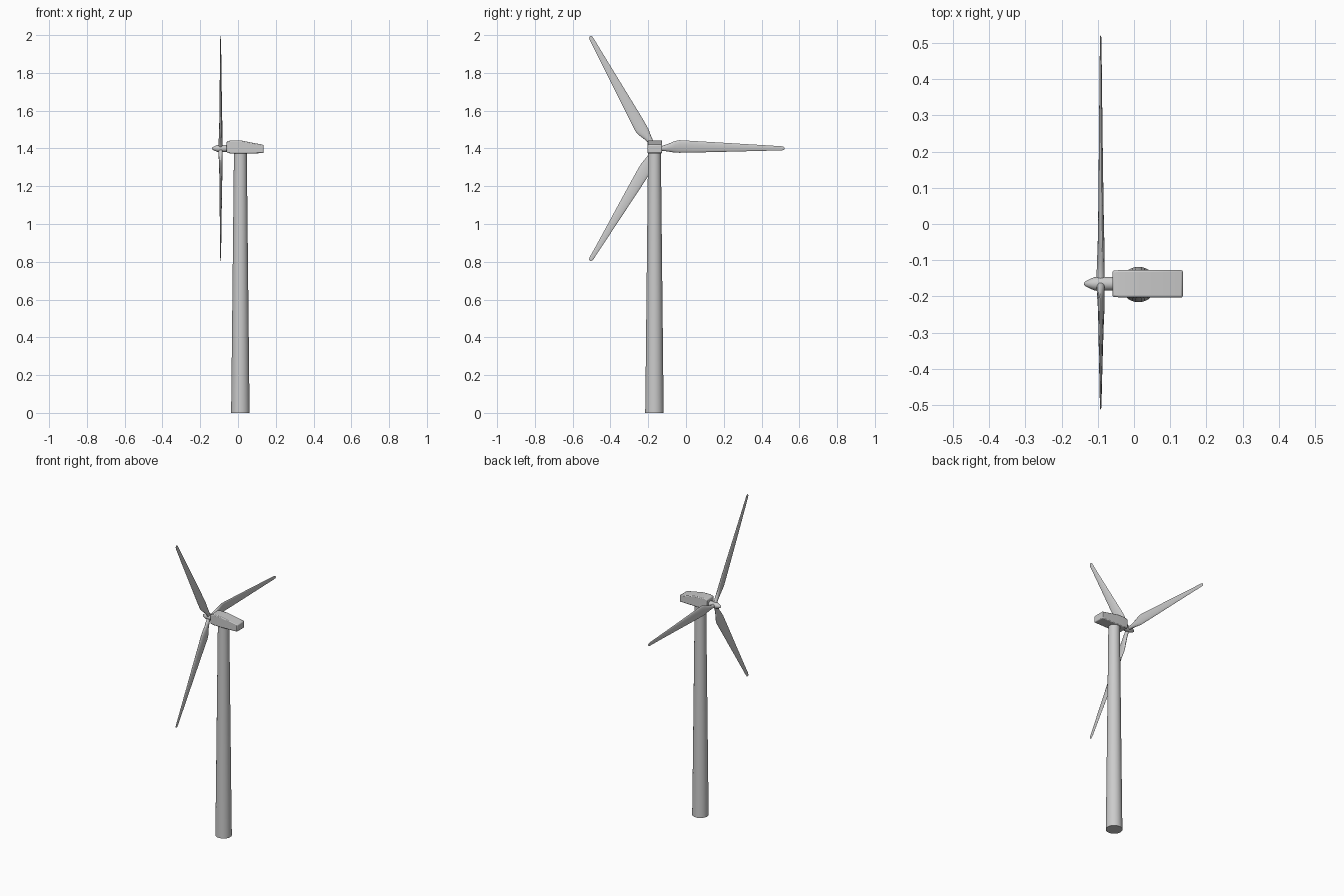
import bpy, bmesh, math
from mathutils import Matrix, Vector

if "Cube" in bpy.data.objects:
    bpy.data.objects.remove(bpy.data.objects["Cube"])

AXIS_Y, AXIS_Z, ROTOR_X = -0.165, 1.40, -0.092


def make(name, rings, angle=35):
    """Skin a list of equal-sized point rings and cap both ends."""
    bm = bmesh.new()
    loops = [[bm.verts.new(p) for p in ring] for ring in rings]
    n = len(loops[0])
    for a, b in zip(loops, loops[1:]):
        for i in range(n):
            j = (i + 1) % n
            bm.faces.new((a[i], a[j], b[j], b[i]))
    bm.faces.new(loops[0][::-1])
    bm.faces.new(loops[-1])
    bmesh.ops.recalc_face_normals(bm, faces=bm.faces)
    mesh = bpy.data.meshes.new(name)
    bm.to_mesh(mesh)
    bm.free()
    ob = bpy.data.objects.new(name, mesh)
    bpy.context.collection.objects.link(ob)
    bpy.ops.object.select_all(action='DESELECT')
    ob.select_set(True)
    bpy.context.view_layer.objects.active = ob
    bpy.ops.object.shade_smooth_by_angle(angle=math.radians(angle))
    return ob


def circle(r, n):
    return [(r * math.cos(2 * math.pi * i / n), r * math.sin(2 * math.pi * i / n))
            for i in range(n)]


# Tapered tower
make("tower", [[(0.0125 + u, AXIS_Y - 0.002 + v, z) for u, v in circle(r, 32)]
               for z, r in [(0, 0.049), (0.16, 0.047), (1.38, 0.034)]])

# Nacelle: rounded box, sloping roof towards the rear
def nacelle_ring(x, half, bottom, top):
    return [(x, AXIS_Y + s * half, z) for s, z in
            [(-1, bottom), (1, bottom), (1, top), (-1, top)]]

nacelle = make("nacelle", [nacelle_ring(-0.06, 0.036, 1.377, 1.437),
                           nacelle_ring(-0.035, 0.038, 1.373, 1.443),
                           nacelle_ring(0.016, 0.038, 1.373, 1.442),
                           nacelle_ring(0.135, 0.038, 1.375, 1.419)])
bev = nacelle.modifiers.new("soft_edges", 'BEVEL')
bev.width = 0.005
bev.segments = 2
bev.limit_method = 'ANGLE'
bev.angle_limit = math.radians(40)

# Shaft and pointed nose cone
make("hub", [[(x, AXIS_Y + u, AXIS_Z + v) for u, v in circle(r, 20)]
             for x, r in [(-0.138, 0.002), (-0.134, 0.007), (-0.122, 0.013),
                          (-0.11, 0.018), (-0.098, 0.019), (-0.084, 0.019),
                          (-0.055, 0.019)]])

# Blade sections: radius, trailing edge, leading edge, half thickness, twist
SECTIONS = [(0.0, -0.011, 0.011, 0.011, 0), (0.035, -0.012, 0.012, 0.011, 0),
            (0.075, -0.017, 0.026, 0.010, 6), (0.105, -0.022, 0.039, 0.009, 7),
            (0.13, -0.023, 0.044, 0.008, 6), (0.20, -0.022, 0.040, 0.007, 5),
            (0.40, -0.017, 0.028, 0.005, 3), (0.60, -0.012, 0.016, 0.003, 1),
            (0.668, -0.011, 0.012, 0.002, 0), (0.68, -0.009, 0.009, 0.0018, 0),
            (0.686, -0.005, 0.004, 0.001, 0)]


def blade_ring(r, lo, hi, t, twist):
    mid, half = (lo + hi) / 2, (hi - lo) / 2
    rot = Matrix.Rotation(math.radians(twist), 3, 'Y')
    return [rot @ Vector((t * v, r, mid + half * u)) for u, v in circle(1, 16)]


for k in range(3):
    spin = Matrix.Rotation(math.radians(120 * k), 3, 'X')
    hub = Vector((ROTOR_X, AXIS_Y, AXIS_Z))
    make(f"blade_{k + 1}", [[hub + spin @ p for p in blade_ring(*s)]
                            for s in SECTIONS], 50)
